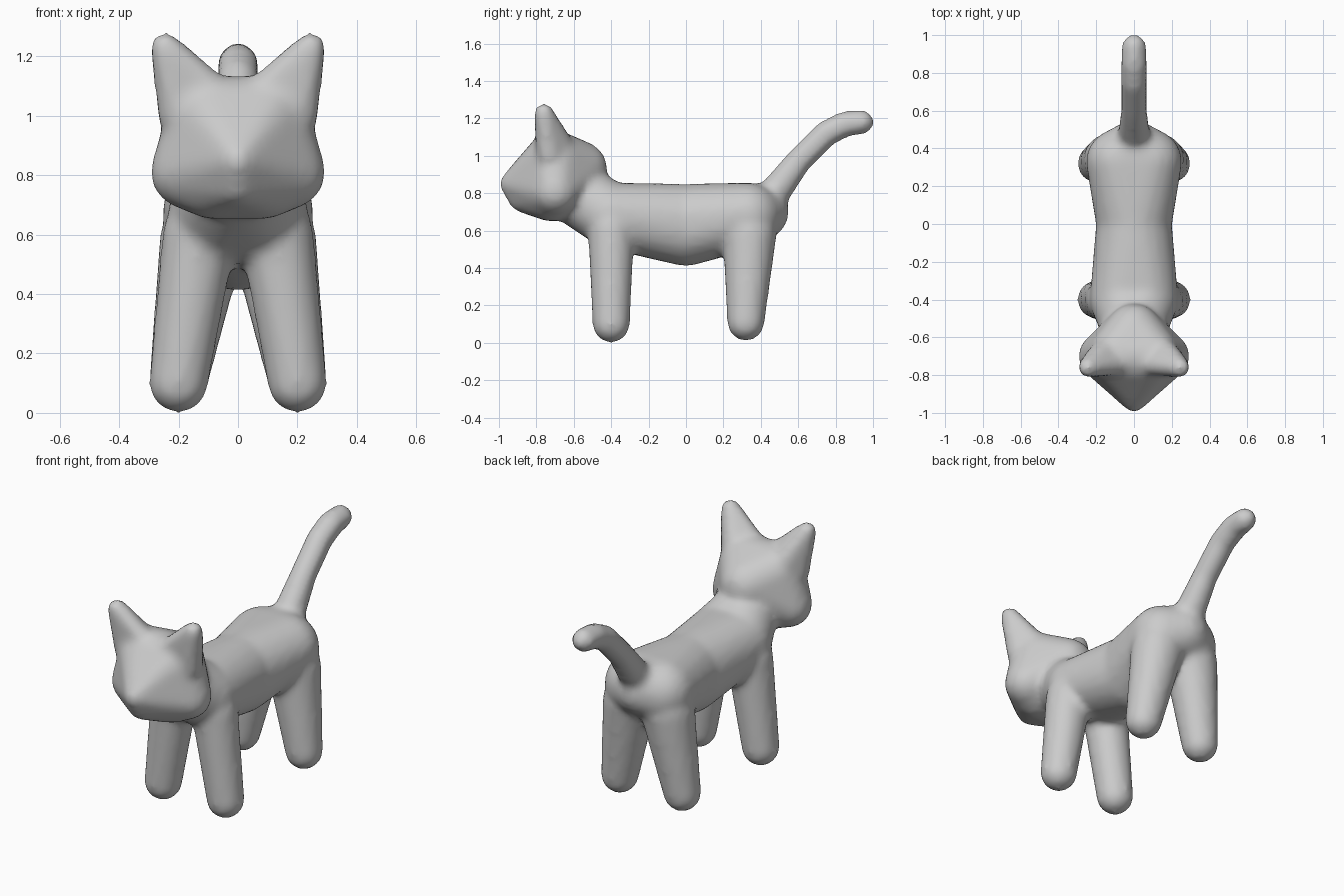
import bpy, bmesh
from mathutils import Vector

cube = bpy.data.objects.get("Cube")
if cube:
    bpy.data.objects.remove(cube)

COLOUR = (0.6, 0.6, 0.6, 1)
clay = bpy.data.materials.new("grey_clay")
clay.use_nodes = True
clay.diffuse_color = COLOUR
clay.node_tree.nodes["Principled BSDF"].inputs["Base Color"].default_value = COLOUR

# Directions of a unit ball, shared by every rounded form
ball = bmesh.new()
bmesh.ops.create_icosphere(ball, subdivisions=3, radius=1)
directions = [v.co.copy() for v in ball.verts]
ball.free()

bm = bmesh.new()


def mirrored(balls):
    """The balls together with their copies across the middle plane."""
    return balls + [(-x, y, z, r) for x, y, z, r in balls if x]


def wrap(balls):
    """Stretch one skin around a group of balls (x, y, z, radius)."""
    verts = [bm.verts.new(Vector((x, y, z)) + d * r)
             for x, y, z, r in balls for d in directions]
    bmesh.ops.convex_hull(bm, input=verts)
    inside = [v for v in verts if v.is_valid and not v.link_faces]
    bmesh.ops.delete(bm, geom=inside, context="VERTS")


def chain(balls):
    """Skin each neighbouring pair of balls, giving a bent rounded rod."""
    for pair in zip(balls, balls[1:]):
        wrap(list(pair))


def both_sides(balls):
    """Make a form and its mirror image as two separate skins."""
    wrap(balls)
    wrap([(-x, y, z, r) for x, y, z, r in balls])


# Head: muzzle, chin, cheeks, crown and nape
muzzle = (0, -0.95, 0.85, 0.05)
chin = (0, -0.88, 0.77, 0.07)
cheek = (0.17, -0.7, 0.81, 0.125)
jaw = (0.08, -0.72, 0.8, 0.15)
crown = (0.09, -0.7, 0.98, 0.155)
nape = (0, -0.57, 0.93, 0.15)
wrap(mirrored([muzzle, chin, cheek, jaw, crown, nape]))

# Ears: a broad base drawn up to a blunt tip
ear_inner = (0.07, -0.74, 1.07, 0.06)
ear_outer = (0.2, -0.73, 1, 0.07)
ear_back = (0.15, -0.68, 1.05, 0.08)
ear_tip = (0.245, -0.76, 1.23, 0.052)
both_sides([ear_inner, ear_outer, ear_back, ear_tip])

# Torso: neck, chest, slimmer waist and rump
neck = [(0, -0.56, 0.78, 0.17)]
chest = mirrored([(0.06, -0.4, 0.68, 0.175)])
waist = [(0, 0, 0.65, 0.2), (0, 0, 0.61, 0.2)]
rump = mirrored([(0.08, 0.33, 0.68, 0.175), (0, 0.4, 0.7, 0.15)])
for front, back in ((neck, chest), (chest, waist), (waist, rump)):
    wrap(front + back)

# Legs: shoulder or thigh tapering to a splayed round foot
shoulder, front_foot = (0.13, -0.4, 0.6, 0.125), (0.2, -0.4, 0.1, 0.1)
thigh, hind_foot = (0.12, 0.34, 0.58, 0.145), (0.2, 0.32, 0.11, 0.1)
both_sides([shoulder, front_foot])
both_sides([thigh, hind_foot])

# Tail: rising from the rump and levelling out at the end
chain([(0, 0.44, 0.76, 0.09), (0, 0.6, 0.97, 0.07), (0, 0.75, 1.12, 0.07),
       (0, 0.85, 1.17, 0.07), (0, 0.94, 1.18, 0.065)])

bmesh.ops.recalc_face_normals(bm, faces=bm.faces)
mesh = bpy.data.meshes.new("cat_body")
bm.to_mesh(mesh)
bm.free()
mesh.materials.append(clay)
cat = bpy.data.objects.new("cat_body", mesh)
bpy.context.collection.objects.link(cat)

# Fuse the forms into one skin and soften the joins
fuse = cat.modifiers.new("fuse_forms", "REMESH")
fuse.mode = "VOXEL"
fuse.voxel_size = 0.02
fuse.use_smooth_shade = True
soften = cat.modifiers.new("soften_joins", "SMOOTH")
soften.factor = 0.5
soften.iterations = 8
